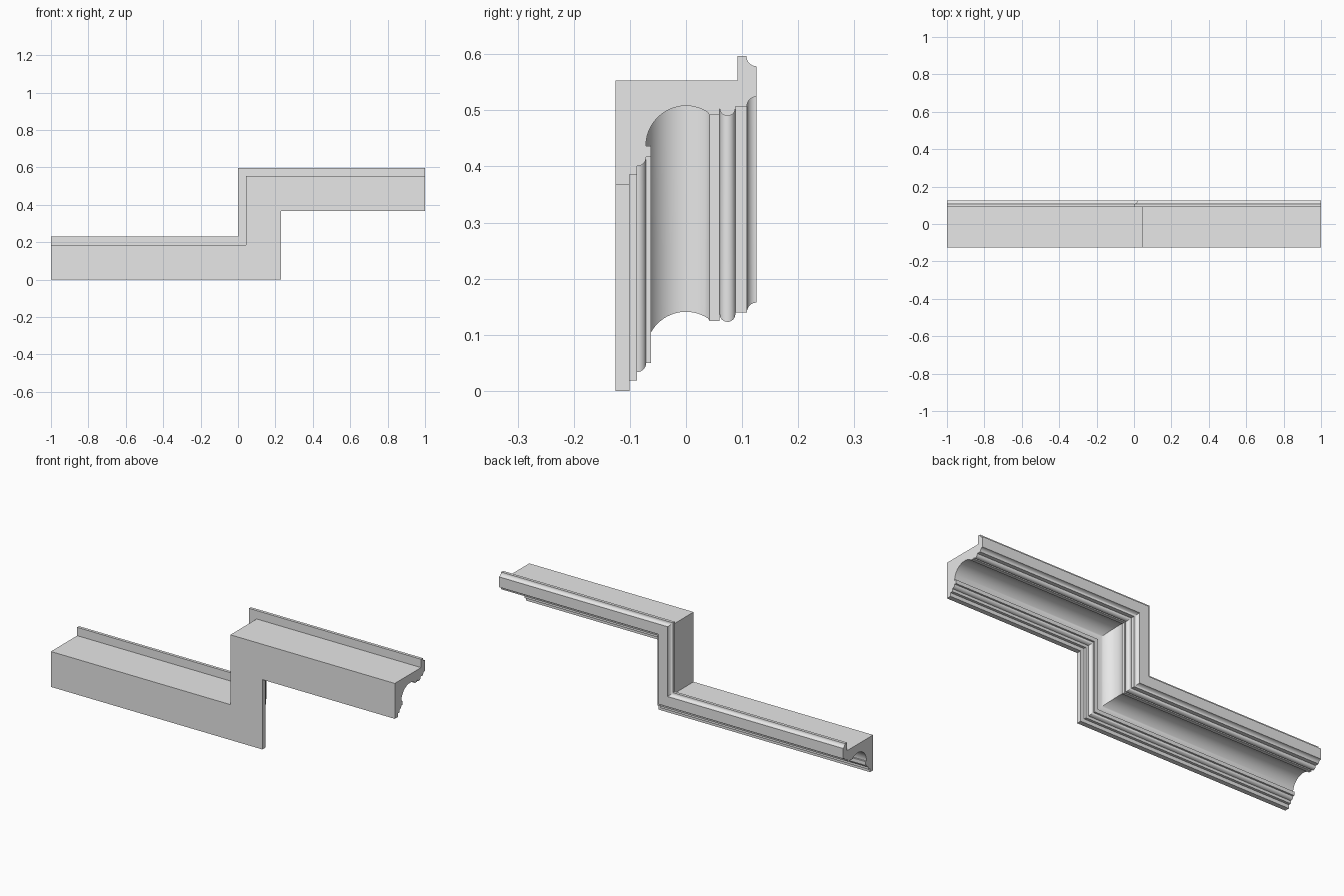
import bpy, bmesh
from math import cos, sin, radians

cube = bpy.data.objects.get("Cube")
if cube:
    bpy.data.objects.remove(cube, do_unlink=True)


def arc(cy, ch, r, start, end, steps):
    """Points (y, h) on a circular arc, angles in degrees."""
    angles = [radians(start + (end - start) * i / steps) for i in range(steps + 1)]
    return [(cy + r * cos(a), ch + r * sin(a)) for a in angles]


# Moulding cross-section: y is depth, h is height above the lower edge
profile = [(-0.126, 0), (-0.101, 0), (-0.101, 0.019), (-0.0875, 0.019)]
profile += arc(-0.0875, 0.05, 0.0165, -90, 0, 8)         # small rounded step
profile += [(-0.062, 0.05), (-0.062, 0.07)]
profile += arc(0, 0.0695, 0.0715, 180, 57, 24)           # large cove
profile += [(0.042, 0.1245), (0.06, 0.1245)]
profile += arc(0.074, 0.137, 0.014, 180, 360, 12)        # bead
profile += [(0.088, 0.14)]
profile += arc(0.126, 0.14, 0.0175, 180, 90, 8)          # lower lip cove
profile += arc(0.126, 0.23, 0.0185, 270, 180, 8)         # upper lip cove
profile += [(0.092, 0.23), (0.092, 0.186), (-0.126, 0.186)]

WIDTH, RISE = 0.23, 0.367


def stations(y, h):
    """One profile point at both ends and both mitred corners of the path."""
    corner_x = WIDTH - h
    return [(-1, y, h), (corner_x, y, h), (corner_x, y, h + RISE), (1, y, h + RISE)]


# Sweep the section along the stepped path
bm = bmesh.new()
rails = [[bm.verts.new(p) for p in stations(y, h)] for y, h in profile]
for i, rail in enumerate(rails):
    following = rails[(i + 1) % len(rails)]
    for s in range(3):
        bm.faces.new((rail[s], rail[s + 1], following[s + 1], following[s]))
for end in (0, 3):
    bm.faces.new([rail[end] for rail in rails])
bmesh.ops.recalc_face_normals(bm, faces=bm.faces)

mesh = bpy.data.meshes.new("stepped_moulding")
bm.to_mesh(mesh)
bm.free()

# Plain grey finish
grey = bpy.data.materials.new("light_grey")
grey.use_nodes = True
grey.diffuse_color = (0.8, 0.8, 0.8, 1)
grey.node_tree.nodes["Principled BSDF"].inputs["Base Color"].default_value = (0.8, 0.8, 0.8, 1)
mesh.materials.append(grey)

moulding = bpy.data.objects.new("stepped_moulding", mesh)
bpy.context.collection.objects.link(moulding)
bpy.ops.object.select_all(action="DESELECT")
moulding.select_set(True)
bpy.context.view_layer.objects.active = moulding
bpy.ops.object.shade_smooth_by_angle(angle=radians(30))
